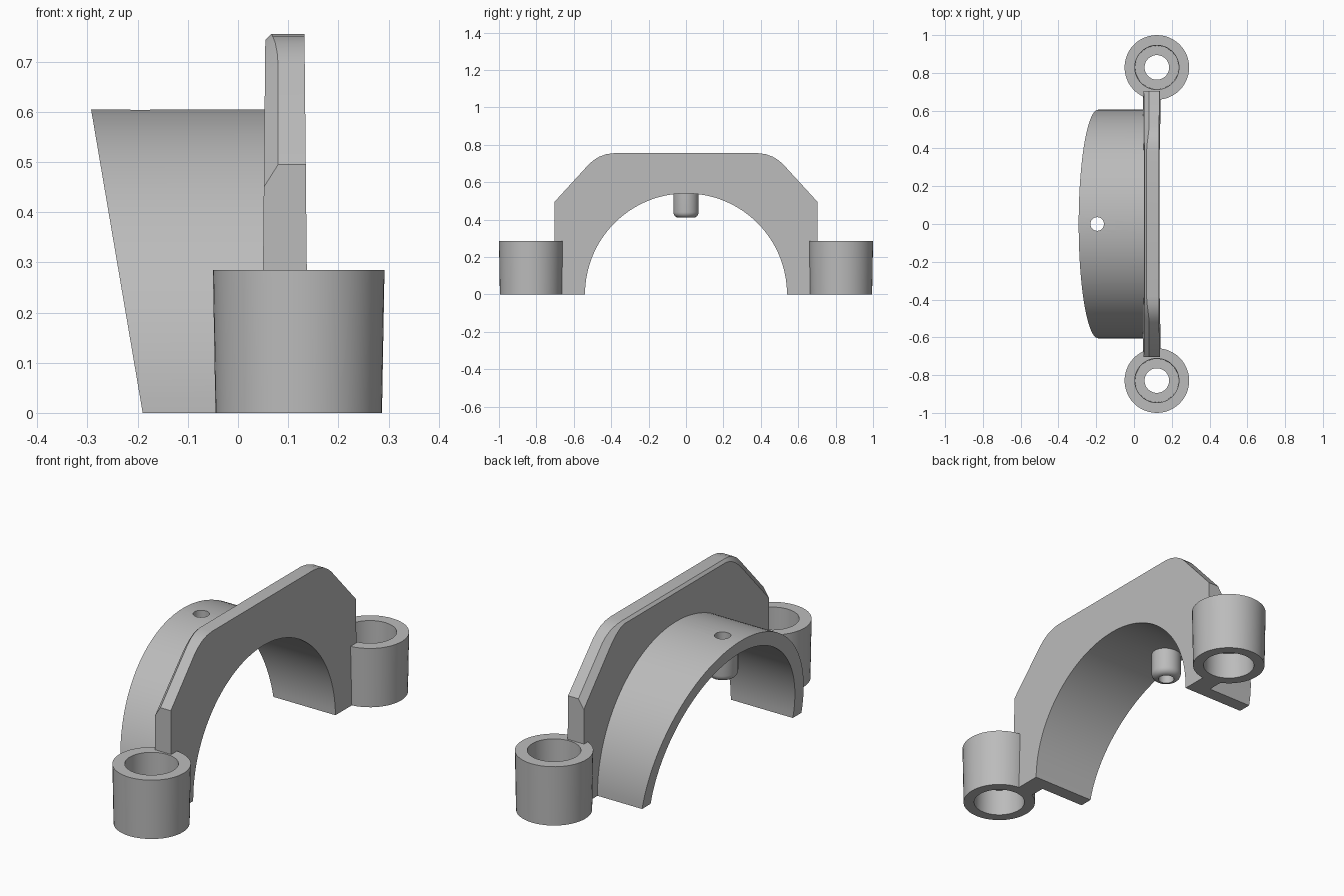
import bpy, bmesh
from math import sin, cos, pi, radians

cube = bpy.data.objects.get("Cube")
if cube:
    bpy.data.objects.remove(cube, do_unlink=True)

grey = bpy.data.materials.new("plain grey")
grey.use_nodes = True
grey.diffuse_color = (0.5, 0.5, 0.5, 1)
grey.node_tree.nodes["Principled BSDF"].inputs["Base Color"].default_value = (0.5, 0.5, 0.5, 1)

BORE, OUTER = 0.54, 0.605
PEG_X, HOLE_R = -0.195, 0.036


def loft(name, rings, cap):
    """Skin a list of closed rings; cap the ends, or join last to first."""
    bm = bmesh.new()
    rows = [[bm.verts.new(p) for p in ring] for ring in rings]
    pairs = list(zip(rows, rows[1:]))
    if cap:
        bm.faces.new(rows[0])
        bm.faces.new(rows[-1])
    else:
        pairs.append((rows[-1], rows[0]))
    for a, b in pairs:
        n = len(a)
        for i in range(n):
            j = (i + 1) % n
            bm.faces.new((a[i], a[j], b[j], b[i]))
    bmesh.ops.recalc_face_normals(bm, faces=bm.faces)
    mesh = bpy.data.meshes.new(name)
    bm.to_mesh(mesh)
    bm.free()
    obj = bpy.data.objects.new(name, mesh)
    bpy.context.collection.objects.link(obj)
    mesh.materials.append(grey)
    return obj


def smooth(obj):
    bpy.ops.object.select_all(action='DESELECT')
    obj.select_set(True)
    bpy.context.view_layer.objects.active = obj
    bpy.ops.object.shade_smooth_by_angle(angle=radians(25))


def lathe(name, profile, x, y, cap=False, n=48):
    """Turn (radius, height) points about a vertical axis."""
    rings = [[(x + r * cos(2 * pi * i / n), y + r * sin(2 * pi * i / n), z)
              for i in range(n)] for r, z in profile]
    return loft(name, rings, cap)


def arc(radius, n=64):
    return [(radius * cos(pi * i / n), radius * sin(pi * i / n)) for i in range(n + 1)]


def back_x(z):
    return 0.047 + 0.01 * z


# Plate: half outline as (y, z, inset y, inset z, chamfer depth)
half = [
    (0.703, 0, 0, 0, 0.028),
    (0.703, 0.495, 0, 0.045, 0.028),
    (0.52, 0.695, 0.02, 0.023, 0.026),
    (0.495, 0.717, 0.018, 0.022, 0.024),
    (0.463, 0.737, 0.014, 0.02, 0.02),
    (0.425, 0.75, 0.008, 0.015, 0.015),
    (0.385, 0.755, 0, 0.012, 0.012),
]
outline = [(1, p) for p in half] + [(-1, p) for p in reversed(half)]
bore = arc(BORE)[::-1]
back = [(back_x(z - dz), s * (y - dy), z - dz) for s, (y, z, dy, dz, d) in outline]
shoulder = [(back_x(z) + d, s * y, z) for s, (y, z, dy, dz, d) in outline]
front = [(0.14 - 0.01 * z, s * y, z) for s, (y, z, dy, dz, d) in outline]
back += [(back_x(z), y, z) for y, z in bore]
shoulder += [(back_x(z) + 0.028, y, z) for y, z in bore]
front += [(0.14 - 0.01 * z, y, z) for y, z in bore]
smooth(loft("flange_plate", [back, shoulder, front], True))

# Half tube with a slanted free end
section = arc(OUTER) + bore
tube = loft("half_tube", [[(-0.19 - 0.17 * z, y, z) for y, z in section],
                          [(back_x(z), y, z) for y, z in section]], True)
cutter = lathe("hole_cutter", [(HOLE_R, 0.3), (HOLE_R, 0.8)], PEG_X, 0, cap=True)
cutter.hide_render = True
mod = tube.modifiers.new("hole", 'BOOLEAN')
mod.operation = 'DIFFERENCE'
mod.solver = 'EXACT'
mod.object = cutter
bpy.context.view_layer.objects.active = tube
bpy.ops.object.modifier_apply(modifier=mod.name)
bpy.data.objects.remove(cutter, do_unlink=True)
smooth(tube)

# Hollow peg hanging inside the tube, with a rounded lower rim
rim = [(0.038 + 0.03 * sin(a * pi / 12), 0.44 - 0.03 * cos(a * pi / 12)) for a in range(7)]
smooth(lathe("hollow_peg", rim + [(0.068, 0.56), (HOLE_R, 0.56), (HOLE_R, 0.41)], PEG_X, 0))

# Bolt bosses: bored from both ends, leaving a thin web with a smaller hole
boss = [(0.166, 0), (0.171, 0.285), (0.117, 0.285), (0.115, 0.16),
        (0.065, 0.16), (0.065, 0.13), (0.115, 0.13), (0.117, 0)]
for side, y in (("left", 0.829), ("right", -0.829)):
    smooth(lathe("bolt_boss_" + ("back" if y > 0 else "front"), boss, 0.121, y))
